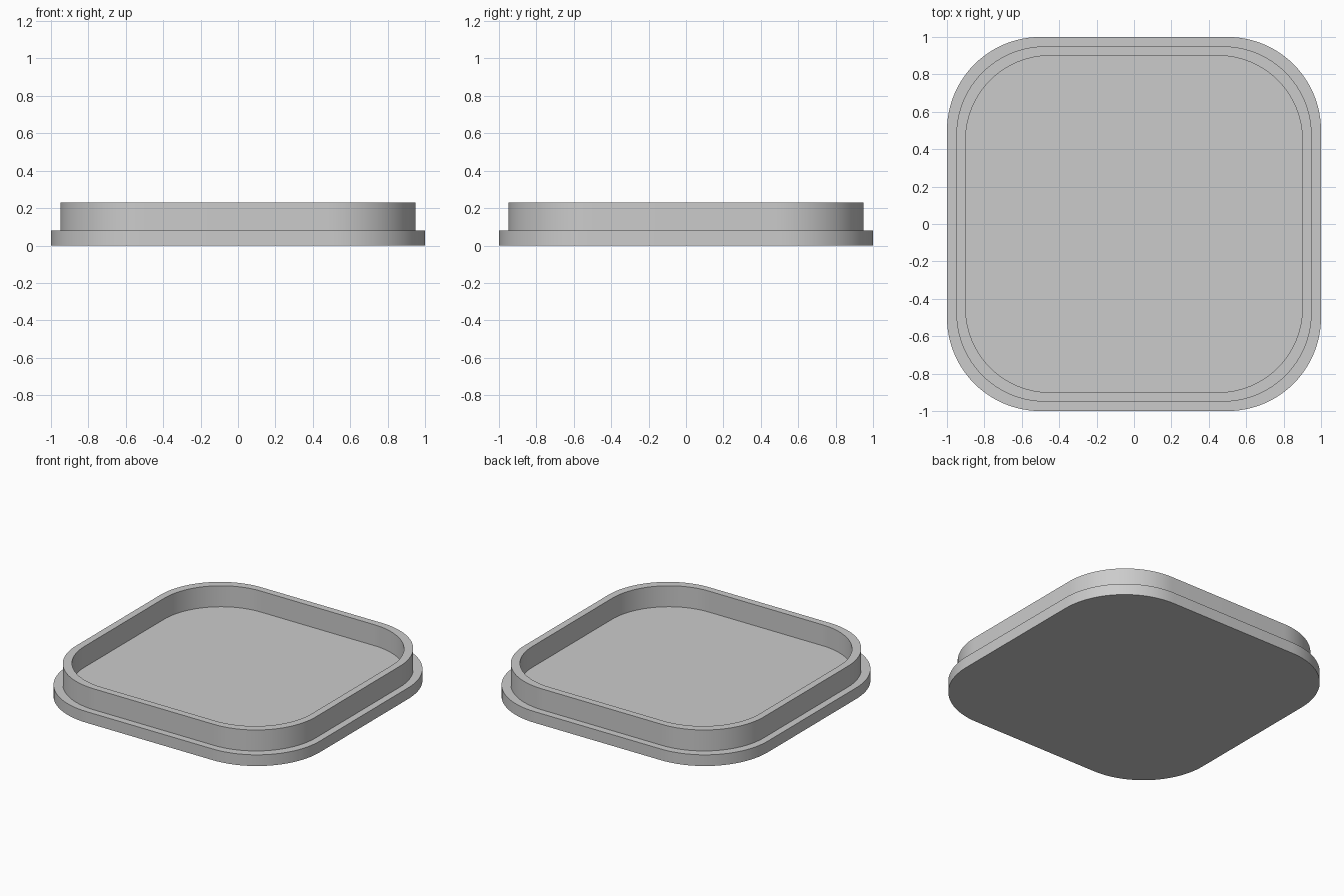
import bpy, bmesh, math

cube = bpy.data.objects.get("Cube")
if cube:
    bpy.data.objects.remove(cube, do_unlink=True)

BASE_TOP, RIM_TOP = 0.08, 0.23
CORNER_RATIO = 0.5   # corner radius relative to half width
STEPS = 24           # segments per corner

grey = bpy.data.materials.new("light grey")
grey.use_nodes = True
colour = (0.6, 0.6, 0.6, 1)
grey.diffuse_color = colour
grey.node_tree.nodes["Principled BSDF"].inputs["Base Color"].default_value = colour


def rounded_square(bm, half, z):
    """Ring of vertices around a square with round corners."""
    radius = half * CORNER_RATIO
    ring = []
    for corner, (sx, sy) in enumerate([(1, 1), (-1, 1), (-1, -1), (1, -1)]):
        for i in range(STEPS + 1):
            a = (corner + i / STEPS) * math.pi / 2
            ring.append(bm.verts.new((sx * (half - radius) + radius * math.cos(a),
                                      sy * (half - radius) + radius * math.sin(a), z)))
    return ring


# Lid: flange, upright rim and recessed floor as one closed skin
bm = bmesh.new()
profile = [(1.0, 0), (1.0, BASE_TOP), (0.95, BASE_TOP),
           (0.95, RIM_TOP), (0.9, RIM_TOP), (0.9, BASE_TOP)]
rings = [rounded_square(bm, half, z) for half, z in profile]
for low, high in zip(rings, rings[1:]):
    for i in range(len(low)):
        j = (i + 1) % len(low)
        bm.faces.new((low[i], low[j], high[j], high[i]))
bm.faces.new(rings[0][::-1])   # underside
bm.faces.new(rings[-1])        # floor
bmesh.ops.recalc_face_normals(bm, faces=bm.faces)

mesh = bpy.data.meshes.new("lid")
bm.to_mesh(mesh)
bm.free()
mesh.materials.append(grey)
lid = bpy.data.objects.new("lid", mesh)
bpy.context.collection.objects.link(lid)

bpy.ops.object.select_all(action="DESELECT")
lid.select_set(True)
bpy.context.view_layer.objects.active = lid
bpy.ops.object.shade_smooth_by_angle(angle=math.radians(30))
